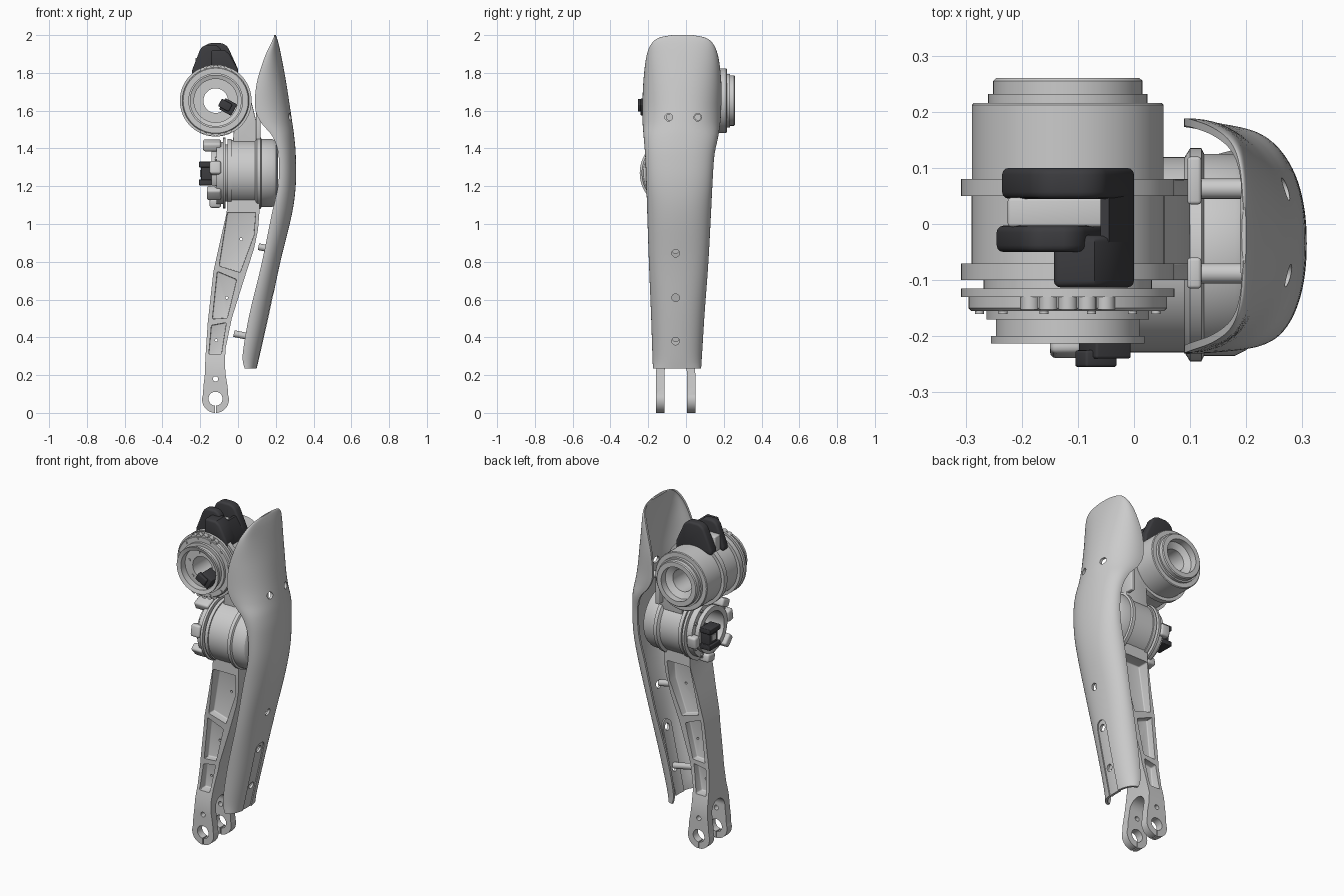
import bpy, bmesh, math
from math import sin, cos, pi

if "Cube" in bpy.data.objects:
    bpy.data.objects.remove(bpy.data.objects["Cube"])

dark = bpy.data.materials.new("dark_plastic")
dark.diffuse_color = (0.045, 0.045, 0.05, 1)
dark.use_nodes = True
dark.node_tree.nodes["Principled BSDF"].inputs["Base Color"].default_value = dark.diffuse_color


def make(name, verts, faces, loc=(0, 0, 0), mat=None, bevel=0):
    me = bpy.data.meshes.new(name)
    bm = bmesh.new()
    vs = [bm.verts.new(v) for v in verts]
    for f in faces:
        bm.faces.new([vs[i] for i in f])
    bmesh.ops.remove_doubles(bm, verts=bm.verts, dist=1e-5)
    bmesh.ops.recalc_face_normals(bm, faces=bm.faces)
    bm.to_mesh(me)
    bm.free()
    ob = bpy.data.objects.new(name, me)
    bpy.context.collection.objects.link(ob)
    ob.location = loc
    if mat:
        me.materials.append(mat)
    if bevel:
        m = ob.modifiers.new("bevel", 'BEVEL')
        m.width, m.segments, m.limit_method, m.angle_limit = bevel, 3, 'ANGLE', 0.7
        apply(ob, m)
    return ob


def select(ob):
    bpy.ops.object.select_all(action='DESELECT')
    ob.select_set(True)
    bpy.context.view_layer.objects.active = ob


def apply(ob, m):
    select(ob)
    bpy.ops.object.modifier_apply(modifier=m.name)


def prism(name, pts, axis, a, b, **kw):
    """Extrude an outline: (x, z) along y, or (y, z) along x."""
    n = len(pts)
    put = (lambda p, t: (p[0], t, p[1])) if axis == 'y' else (lambda p, t: (t, p[0], p[1]))
    v = [put(p, a) for p in pts] + [put(p, b) for p in pts]
    f = [range(n), range(2 * n - 1, n - 1, -1)]
    f += [(i, (i + 1) % n, n + (i + 1) % n, n + i) for i in range(n)]
    return make(name, v, f, **kw)


def box(name, x, y, z, **kw):
    return prism(name, [(x[0], z[0]), (x[1], z[0]), (x[1], z[1]), (x[0], z[1])], 'y', y[0], y[1], **kw)


def lathe(name, prof, axis, loc, n=72):
    """Spin a closed (radius, along) profile about an axis."""
    k, v, f = len(prof), [], []
    for i in range(n):
        c, s = cos(2 * pi * i / n), sin(2 * pi * i / n)
        v += [(r * c, t, r * s) if axis == 'y' else (t, r * c, r * s) for r, t in prof]
        for j in range(k):
            q, w = (i + 1) % n, (j + 1) % k
            f.append((i * k + j, i * k + w, q * k + w, q * k + j))
    return make(name, v, f, loc=loc)


def circle(x, z, r, a0=0, a1=360, n=32):
    return [(x + r * cos(math.radians(a0 + (a1 - a0) * i / n)),
             z + r * sin(math.radians(a0 + (a1 - a0) * i / n))) for i in range(n + (a1 - a0 != 360))]


def cut(ob, tool, op='DIFFERENCE'):
    m = ob.modifiers.new("cut", 'BOOLEAN')
    m.object, m.operation, m.solver = tool, op, 'EXACT'
    apply(ob, m)
    bpy.data.objects.remove(tool)


def rod(name, loc, r, length, axis, tilt=0, n=20):
    ob = lathe(name, [(0.0, 0), (r, 0), (r, length), (0.0, length)], axis, loc, n)
    ob.rotation_euler[1] = tilt
    return ob


# shin guard: rows of z, spine x, edge x, left y, right y
rows = [(.235, .10, .035, -.175, .08), (.31, .118, .025, -.178, .085), (.52, .165, .06, -.185, .098),
        (.79, .222, .125, -.196, .118), (1.05, .285, .178, -.205, .132), (1.21, .306, .213, -.21, .14),
        (1.36, .306, .215, -.216, .15), (1.46, .298, .185, -.224, .17), (1.54, .287, .12, -.23, .182),
        (1.62, .275, .09, -.231, .187), (1.75, .255, .1, -.226, .187), (1.88, .231, .14, -.211, .172),
        (1.95, .216, .172, -.186, .146), (1.985, .206, .188, -.145, .105), (2.0, .2, .195, -.075, .035)]


def spline(keys, sub):
    out = []
    for i in range(len(keys) - 1):
        p = [keys[max(0, min(len(keys) - 1, i + d))] for d in (-1, 0, 1, 2)]
        for s in range(sub):
            t = s / sub
            out.append([.5 * (2 * b + (c - a) * t + (2 * a - 5 * b + 4 * c - d) * t * t
                              + (3 * b - a - 3 * c + d) * t ** 3) for a, b, c, d in zip(*p)])
    return out + [list(keys[-1])]


def guard(name, shift=0):
    v, f, n = [], [], 40
    grid = spline(rows, 5)
    for off in (0, .014):
        for z, xo, xi, yl, yr in grid:
            for j in range(n + 1):
                a = pi * (j / n - .5)
                w, d = (yr - yl) / 2 - off, max(xo - xi - off * .5, .004)
                v.append((xi + d * cos(a) ** .9 - shift - off * .5 * cos(a),
                          (yl + yr) / 2 + w * math.copysign(abs(sin(a)) ** .92, a), z))
    m, k = len(grid), n + 1
    h = m * k
    for i in range(m - 1):
        for j in range(n):
            q = (i * k + j, i * k + j + 1, (i + 1) * k + j + 1, (i + 1) * k + j)
            f += [q, [h + t for t in reversed(q)]]
        for e in (i * k, i * k + n):
            f.append((e, e + k, h + e + k, h + e))
    for j in range(n):
        for e in (j, (m - 1) * k + j):
            f.append((e, e + 1, h + e + 1, h + e))
    return make(name, v, f)


def slot(r):
    return prism("slot_cutter", [(-.055 - r, .1), (-.055 + r, .1)] + circle(-.055, .615, r, 0, 180), 'x', -.2, .6)


shell = guard("shin_guard")
inlay = guard("shin_guard_inlay", .007)
cut(shell, slot(.037))
cut(inlay, slot(.038), 'INTERSECT')
for ob, holes in ((shell, [(-.092, 1.565), (.062, 1.565), (-.055, .845)]), (inlay, [(-.055, .61), (-.055, .38)])):
    for y, z in holes:
        cut(ob, prism("hole_cutter", circle(y, z, .02), 'x', .03, .5))

# standoffs holding the guard
for y in (-.088, .063):
    rod("guard_standoff_upper", (.11, y, 1.565), .018, .12, 'x')
rod("guard_standoff_middle", (.108, -.055, .88), .018, .105, 'x', .2)
rod("guard_standoff_lower", (-.022, -.055, .42), .018, .14, 'x', .2)

# upper actuator, axis along y, open bore
U = (-.118, 0, 1.653)
lathe("upper_actuator", [(.065, -.165), (.115, -.165), (.115, -.205), (.137, -.213), (.137, -.2), (.128, -.2),
      (.128, -.17), (.145, -.17), (.145, -.155), (.172, -.155), (.177, -.15), (.177, -.13), (.19, -.13), (.19, -.115),
      (.15, -.115), (.15, -.1), (.19, -.1), (.19, -.07), (.172, -.07), (.172, .05), (.19, .05), (.19, .08),
      (.171, .08), (.171, .212), (.167, .216), (.142, .216), (.142, .232), (.133, .232), (.133, .255),
      (.128, .26), (.1, .26), (.1, .22), (.065, .2)], 'y', U)
for i in range(12):
    a = 2 * pi * (i + .5) / 12
    rod("upper_rim_bolt", (U[0] + .163 * cos(a), -.16, U[2] + .163 * sin(a)), .008, .02, 'y', n=12)
    if i % 2:
        rod("upper_face_bolt", (U[0] + .09 * cos(a), -.17, U[2] + .09 * sin(a)), .008, .01, 'y', n=12)
for base, dirs in ((pi / 2, (-2, -1, 0, 1, 2)), (-pi / 2, (-2, -1, 0, 1, 2))):
    for i in dirs:
        a = base + i * .2
        rod("upper_clamp_boss", (U[0] + .172 * cos(a), -.152, U[2] + .172 * sin(a)), .017, .037, 'y', n=16)

# lower actuator, axis along x, deep recess on its open side
L = (0, -.055, 1.27)
lathe("lower_actuator", [(0, 0), (.105, 0), (.105, -.14), (.135, -.14), (.135, -.115), (.165, -.115), (.165, -.08),
      (.187, -.08), (.187, -.066), (.15, -.066), (.15, -.055), (.181, -.055), (.181, -.035), (.174, -.035),
      (.174, .09), (.19, .1), (.19, .12), (.18, .125), (.18, .18), (.17, .2), (.15, .212), (.1, .212),
      (.1, .195), (0, .195)], 'x', L)
for i in range(12):
    a = 2 * pi * i / 12
    rod("lower_rim_bolt", (-.122, L[1] + .15 * cos(a), L[2] + .15 * sin(a)), .009, .03, 'x', n=12)
for x0, a in ((-.185, .4), (-.15, 1.4), (-.165, 2.3), (-.15, 3.3), (-.15, 4.6)):
    ear = box("lower_actuator_ear", (x0, -.09), (-.035, .035), (.135, .183), bevel=.012)
    ear.location = L
    ear.rotation_euler[0] = a

# hip bracket between the actuators
side = [(-.02, 1.54), (.045, 1.7), (.066, 1.67), (.09, 1.57), (.12, 1.46), (.12, 1.38), (-.03, 1.38)]
for y0, y1 in ((-.1, -.07), (.05, .08)):
    prism("hip_bracket_plate", side, 'y', y0, y1, bevel=.004)
prism("hip_bracket_web", [(-.01, 1.53), (.045, 1.6), (.075, 1.55), (.1, 1.46), (.1, 1.38), (-.02, 1.38)], 'y', -.075, .055)
for y0, y1 in ((-.115, -.06), (.035, .12)):
    box("hip_bracket_pad", (.095, .12), (y0, y1), (1.42, 1.59), bevel=.006)

# lower leg: outline with ankle eye, waisted sides, pockets, fork and bores
right = [(.113, 1.14), (.113, 1.06), (.106, .97), (.085, .87), (.03, .7), (-.033, .5), (-.066, .34), (-.07, .26),
         (-.065, .2), (-.055, .14)]
left = [(-.183, .14), (-.176, .2), (-.172, .3), (-.16, .48), (-.13, .75), (-.09, .93), (-.06, 1.06), (-.056, 1.14)]
leg = prism("lower_leg", left + right + circle(-.119, .071, .071, 20, -200), 'y', -.16, .05)
half = [(0, .105), (.2, .105), (.26, .1), (.34, .082), (.45, .07), (.7, .072), (.9, .085), (1.05, .1), (1.2, .1)]
cut(leg, prism("waist_tool", [(-.055 + w, z) for z, w in half] + [(-.055 - w, z) for z, w in half[::-1]], 'x', -.4, .3),
    'INTERSECT')
pockets = [[(-.06, 1.065), (.1, 1.065), (.09, .94), (.012, .74), (-.108, .775)],
           [(-.112, .752), (-.002, .708), (-.055, .5), (-.14, .495)],
           [(-.143, .465), (-.058, .48), (-.086, .31), (-.158, .31)]]
for p in pockets:
    for y0, y1 in ((-.3, -.085), (-.025, .2)):
        c = [sum(q[i] for q in p) / len(p) for i in (0, 1)]
        inset = [(c[0] + (x - c[0]) * .93, c[1] + (z - c[1]) * .98) for x, z in p]
        cut(leg, prism("pocket_cutter", inset, 'y', y0, y1, bevel=.006))
cut(leg, prism("fork_cutter", [(-.115, -.1), (.005, -.1)] + circle(-.055, .21, .06, 0, 180), 'x', -.4, .2))
cut(leg, prism("ankle_cutter", circle(-.119, .075, .037), 'y', -.4, .4))
cut(leg, prism("pin_cutter", circle(-.119, .18, .014), 'y', -.4, .4))
cut(leg, box("slit_cutter", (-.122, -.116), (-.4, .4), (-.1, .05)))
for x, z in ((.017, .92), (-.06, .61), (-.115, .385)):
    cut(leg, prism("small_hole_cutter", circle(x, z, .007, n=16), 'y', -.4, .4))

# dark cable cover on top of the upper actuator
hump = [(-.235, 1.79), (-.235, 1.82)] + circle(-.135, 1.9, .058, 150, 95, 8) + circle(-.1, 1.9, .058, 85, 30, 8) \
    + [(0, 1.82), (0, 1.76), (-.06, 1.8), (-.17, 1.8)]
prism("cable_cover_back", hump, 'y', .045, .1, mat=dark, bevel=.012)
prism("cable_cover_front", [(x * .85 - .045, z - .01) for x, z in hump], 'y', -.05, -.003, mat=dark, bevel=.012)
prism("cable_cover_side", [(-.143, 1.8), (-.143, 1.92), (-.07, 1.92), (-.045, 1.9), (0, 1.82), (0, 1.76), (-.05, 1.8)],
      'y', -.113, -.02, mat=dark, bevel=.012)
prism("cable_cover_bridge", [(-.06, 1.79), (-.06, 1.9), (-.045, 1.9), (0, 1.82), (0, 1.76)], 'y', -.04, .06, mat=dark)
box("cable_guide", (-.225, -.045), (-.005, .047), (1.79, 1.88), bevel=.006)

# dark plugs on both actuators
for name, x, y, z in (("upper_plug", (-.036, .036), (-.24, -.15), (-.034, .034)),
                      ("upper_plug_tip", (-.05, .014), (-.255, -.225), (-.022, .022))):
    plug = box(name, x, y, z, mat=dark, bevel=.005)
    plug.location, plug.rotation_euler[1] = (-.052, 0, 1.62), .5
box("lower_plug", (-.195, 0), (-.02, .06), (1.22, 1.32), mat=dark, bevel=.006)
for z in (1.205, 1.3):
    box("lower_plug_rail", (-.207, -.14), (-.03, .07), (z, z + .03), mat=dark, bevel=.004)
box("lower_plug_socket", (-.2, -.18), (0, .04), (1.25, 1.285))

for ob in bpy.data.objects:
    select(ob)
    bpy.ops.object.shade_smooth_by_angle(angle=math.radians(32))
